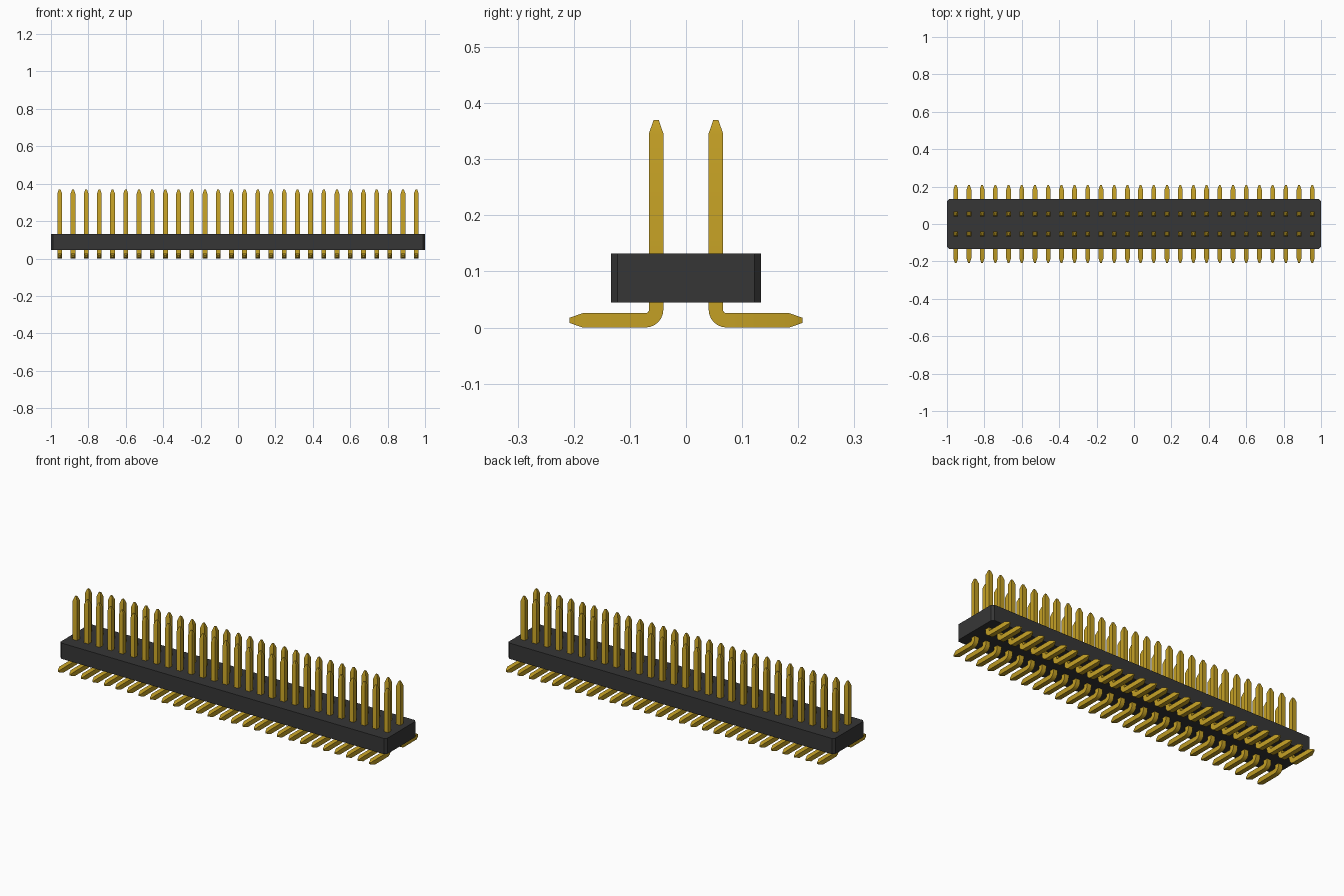
import bpy, bmesh, math
from mathutils import Vector

if "Cube" in bpy.data.objects:
    bpy.data.objects.remove(bpy.data.objects["Cube"], do_unlink=True)

PIN_COUNT = 28
PITCH = 0.0706
PIN_HALF = 0.0128      # half thickness of the square wire
ROW_Y = 0.0532         # distance of each pin row from the centre line


def material(name, colour, roughness):
    mat = bpy.data.materials.new(name)
    mat.use_nodes = True
    mat.diffuse_color = (*colour, 1)
    shader = mat.node_tree.nodes["Principled BSDF"]
    shader.inputs["Base Color"].default_value = (*colour, 1)
    shader.inputs["Roughness"].default_value = roughness
    return mat


def finish(bm, name, mat):
    bmesh.ops.recalc_face_normals(bm, faces=bm.faces)
    mesh = bpy.data.meshes.new(name)
    bm.to_mesh(mesh)
    bm.free()
    mesh.materials.append(mat)
    obj = bpy.data.objects.new(name, mesh)
    bpy.context.collection.objects.link(obj)
    return obj


gold = material("gold metal", (0.55, 0.35, 0.018), 0.4)
black = material("black plastic", (0.037, 0.037, 0.037), 0.6)

# Housing: a bar with chamfered vertical corners
half_x, half_y, cut = 1.0, 0.134, 0.012
bm = bmesh.new()
outline = []
for sx, sy in ((1, 1), (-1, 1), (-1, -1), (1, -1)):
    corner = [(sx * half_x, sy * (half_y - cut)), (sx * (half_x - cut), sy * half_y)]
    outline += corner if sx * sy > 0 else corner[::-1]
base = bm.faces.new([bm.verts.new((x, y, 0.045)) for x, y in outline])
top = bmesh.ops.extrude_face_region(bm, geom=[base])["geom"]
bmesh.ops.translate(bm, vec=(0, 0, 0.087),
                    verts=[v for v in top if isinstance(v, bmesh.types.BMVert)])
housing = finish(bm, "housing", black)

# Pin: square wire swept from the top point, round the bend, to the foot point
BEND = 0.019           # centre line radius of the bend
pivot = Vector((0, ROW_Y + BEND, PIN_HALF + BEND))
tip = 0.0045
stations = [((0, ROW_Y, 0.370), 0, tip), ((0, ROW_Y, 0.346), 0, PIN_HALF)]
for i in range(7):
    a = math.radians(15 * i)
    point = pivot + BEND * Vector((0, -math.cos(a), -math.sin(a)))
    stations.append((point, a, PIN_HALF))
stations += [((0, 0.184, PIN_HALF), math.pi / 2, PIN_HALF),
             ((0, 0.208, PIN_HALF), math.pi / 2, tip)]

bm = bmesh.new()
rings = []
for point, a, h in stations:
    side = Vector((0, math.cos(a), math.sin(a)))
    rings.append([bm.verts.new(Vector(point) + Vector((sx * h, 0, 0)) + side * sy * h)
                  for sx, sy in ((-1, -1), (1, -1), (1, 1), (-1, 1))])
for r0, r1 in zip(rings, rings[1:]):
    for k in range(4):
        n = (k + 1) % 4
        bm.faces.new((r0[k], r0[n], r1[n], r1[k]))
bm.faces.new(rings[0])
bm.faces.new(rings[-1])
first_x = -PITCH * (PIN_COUNT - 1) / 2
bmesh.ops.translate(bm, verts=bm.verts, vec=(first_x, 0, 0))
pins = finish(bm, "pins", gold)

# Repeat along the bar, then mirror to the other row
array = pins.modifiers.new("row", "ARRAY")
array.count = PIN_COUNT
array.use_relative_offset = False
array.use_constant_offset = True
array.constant_offset_displace = (PITCH, 0, 0)
mirror = pins.modifiers.new("other row", "MIRROR")
mirror.use_axis = (False, True, False)
mirror.use_mirror_merge = False

# Smooth bends, sharp wire edges
bpy.ops.object.select_all(action="DESELECT")
pins.select_set(True)
bpy.context.view_layer.objects.active = pins
bpy.ops.object.shade_smooth_by_angle(angle=math.radians(20))
